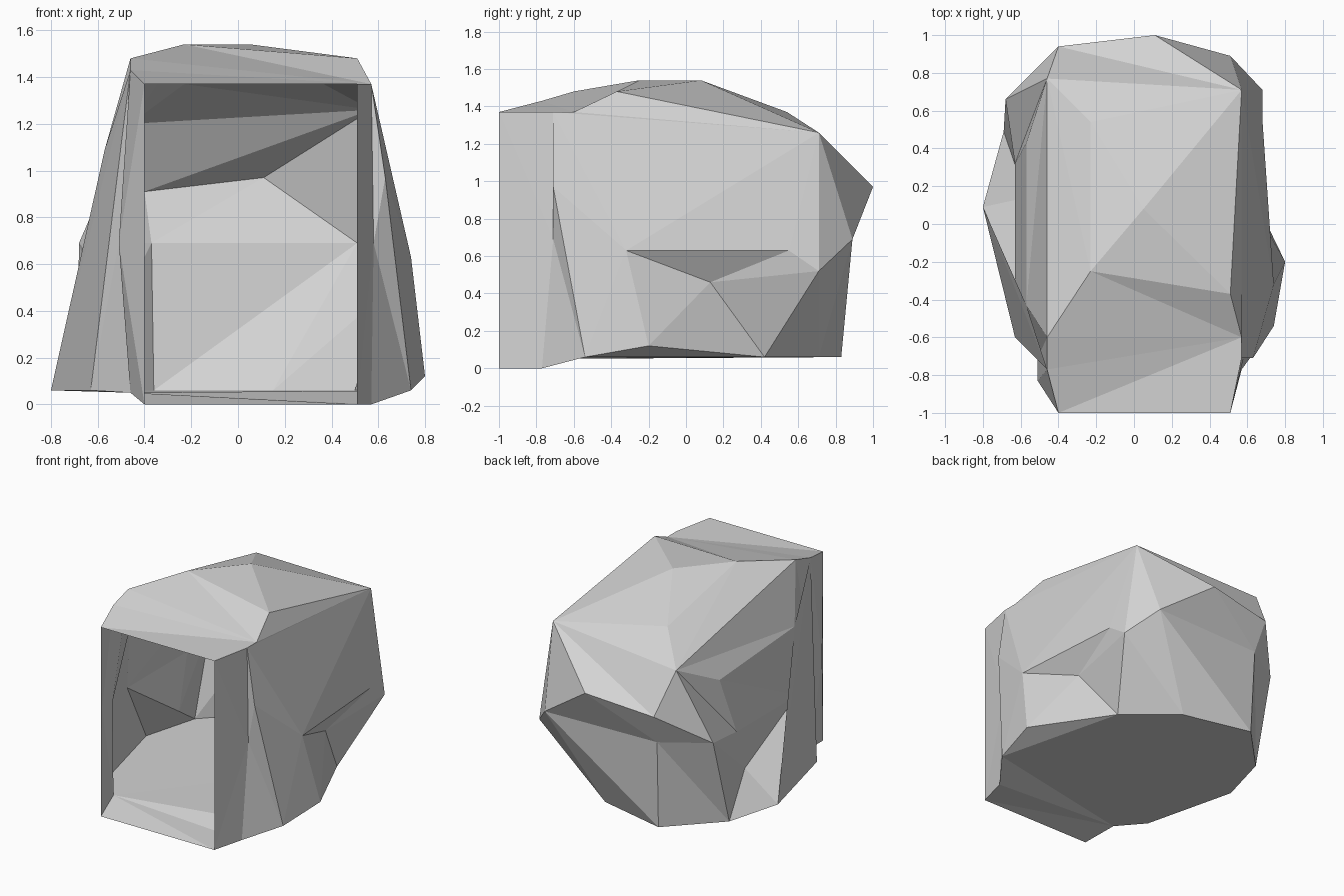
import bpy
import bmesh

cube = bpy.data.objects.get("Cube")
if cube:
    bpy.data.objects.remove(cube, do_unlink=True)

# Outermost corner points of the hollow boulder
CORNERS = {
    # mouth rim
    "rim_low_right": (-.40, -1, 0), "rim_low_left": (.51, -1, 0),
    "rim_high_right": (-.40, -1, 1.37), "rim_high_left": (.51, -1, 1.37),
    "jamb_foot_left": (.57, -.77, 0), "jamb_mid_right": (-.51, -.83, .69),
    "jamb_head_right": (-.46, -.77, 1.43), "jamb_head_left": (.57, -.71, 1.37),
    # base
    "base_front_left": (.74, -.54, .06), "base_side_left": (.80, -.20, .12),
    "base_rear_left": (.50, .42, .06), "base_back": (.15, .71, .06),
    "base_back_right": (-.36, .83, .06), "base_rear_right": (-.69, .49, .06),
    "base_side_right": (-.80, .09, .06), "base_front_right": (-.63, -.60, .06),
    # left flank
    "shoulder_front_left": (.63, -.71, .97), "ledge_front_left": (.74, -.32, .63),
    "ledge_rear_left": (.68, .55, .63), "corner_rear_left": (.68, .71, .52),
    # right flank
    "shoulder_front_right": (-.57, -.43, 1.09), "corner_rear_right": (-.68, .66, .69),
    # back
    "back_left": (.51, .89, .69), "back_peak": (.11, 1, .97),
    "back_right": (-.40, .94, .91), "back_top_right": (-.46, .77, 1.2),
    "back_top_left": (.57, .71, 1.26),
    # roof
    "roof_left": (.51, -.37, 1.48), "roof_front_right": (-.46, -.60, 1.48),
    "roof_crest_right": (-.23, -.25, 1.54), "roof_crest_left": (.05, .08, 1.54),
    "roof_rear": (-.23, .54, 1.37),
}

bm = bmesh.new()
points = {name: bm.verts.new(co) for name, co in CORNERS.items()}
bmesh.ops.convex_hull(bm, input=list(bm.verts))


def dent(name, position, loop):
    """Replace the faces spanning the loop by a fan running to a sunken point."""
    ring = {points[n] for n in loop.split()}
    faces = {f for f in bm.faces if all(v in ring for v in f.verts)}
    edges = {e for f in faces for e in f.edges}
    rim = [tuple(e.verts) for e in edges
           if sum(f in faces for f in e.link_faces) == 1]
    for f in faces:
        bm.faces.remove(f)
    for e in edges:
        if not e.link_faces:
            bm.edges.remove(e)
    points[name] = bm.verts.new(position)
    for a, b in rim:
        bm.faces.new((a, b, points[name]))


def flip(a, b):
    """Turn the shared edge of two triangles to the other diagonal."""
    edge = bm.edges.get((points[a], points[b]))
    if edge:
        bmesh.ops.recalc_face_normals(bm, faces=list(bm.faces))
        bmesh.ops.rotate_edges(bm, edges=[edge])


# Overhang on the left flank
dent("hollow_left", (.61, .13, .46),
     "ledge_front_left ledge_rear_left corner_rear_left base_rear_left base_side_left")

# Right flank: shoulder, ledge and the overhang beneath it
dent("shoulder_rear_right", (-.57, .43, 1.03),
     "shoulder_front_right roof_front_right back_top_right "
     "corner_rear_right base_side_right")
flip("roof_front_right", "shoulder_rear_right")
dent("ledge_front_right", (-.63, -.37, .63),
     "shoulder_front_right shoulder_rear_right base_side_right base_front_right")
dent("ledge_rear_right", (-.63, .32, .63),
     "shoulder_rear_right ledge_front_right base_side_right "
     "corner_rear_right back_top_right")
dent("hollow_right", (-.57, .14, .28),
     "ledge_rear_right ledge_front_right base_side_right "
     "corner_rear_right base_rear_right")

# Grooves where the mouth meets the boulder
dent("groove_right", (-.51, -.71, .69),
     "jamb_mid_right jamb_head_right roof_front_right shoulder_front_right "
     "base_front_right ledge_front_right")
dent("groove_left", (.58, -.71, .69),
     "rim_low_left rim_high_left jamb_foot_left jamb_head_left "
     "base_front_left shoulder_front_left")

# Flat underside, dipping only below the mouth
dent("jamb_foot_right", (-.46, -.77, .05),
     "rim_low_right rim_low_left jamb_foot_left jamb_mid_right groove_right "
     "base_front_left base_rear_left base_back base_back_right "
     "base_rear_right base_side_right base_front_right")

# Lowered front corner of the roof
dent("roof_front_left", (.57, -.60, 1.37),
     "rim_high_right rim_high_left jamb_head_left jamb_head_right "
     "roof_front_right roof_left roof_crest_right back_top_left")

# Back: undercut and upper slope
dent("back_undercut", (-.37, .86, .69),
     "corner_rear_right back_right back_peak back_left "
     "base_back_right base_rear_right")
flip("back_peak", "back_top_right")

bmesh.ops.recalc_face_normals(bm, faces=list(bm.faces))

# Open the mouth and clear unused points
mouth = [f for f in bm.faces if all(v.co.y < -.99 for v in f.verts)]
bmesh.ops.delete(bm, geom=mouth, context='FACES')
loose = [v for v in bm.verts if not v.link_faces]
bmesh.ops.delete(bm, geom=loose, context='VERTS')

mesh = bpy.data.meshes.new("cave_boulder")
bm.to_mesh(mesh)
bm.free()
boulder = bpy.data.objects.new("cave_boulder", mesh)
bpy.context.collection.objects.link(boulder)

# Plain grey stone
stone = bpy.data.materials.new("grey_stone")
stone.use_nodes = True
colour = (.65, .65, .65, 1)
stone.diffuse_color = colour
stone.node_tree.nodes["Principled BSDF"].inputs["Base Color"].default_value = colour
mesh.materials.append(stone)
